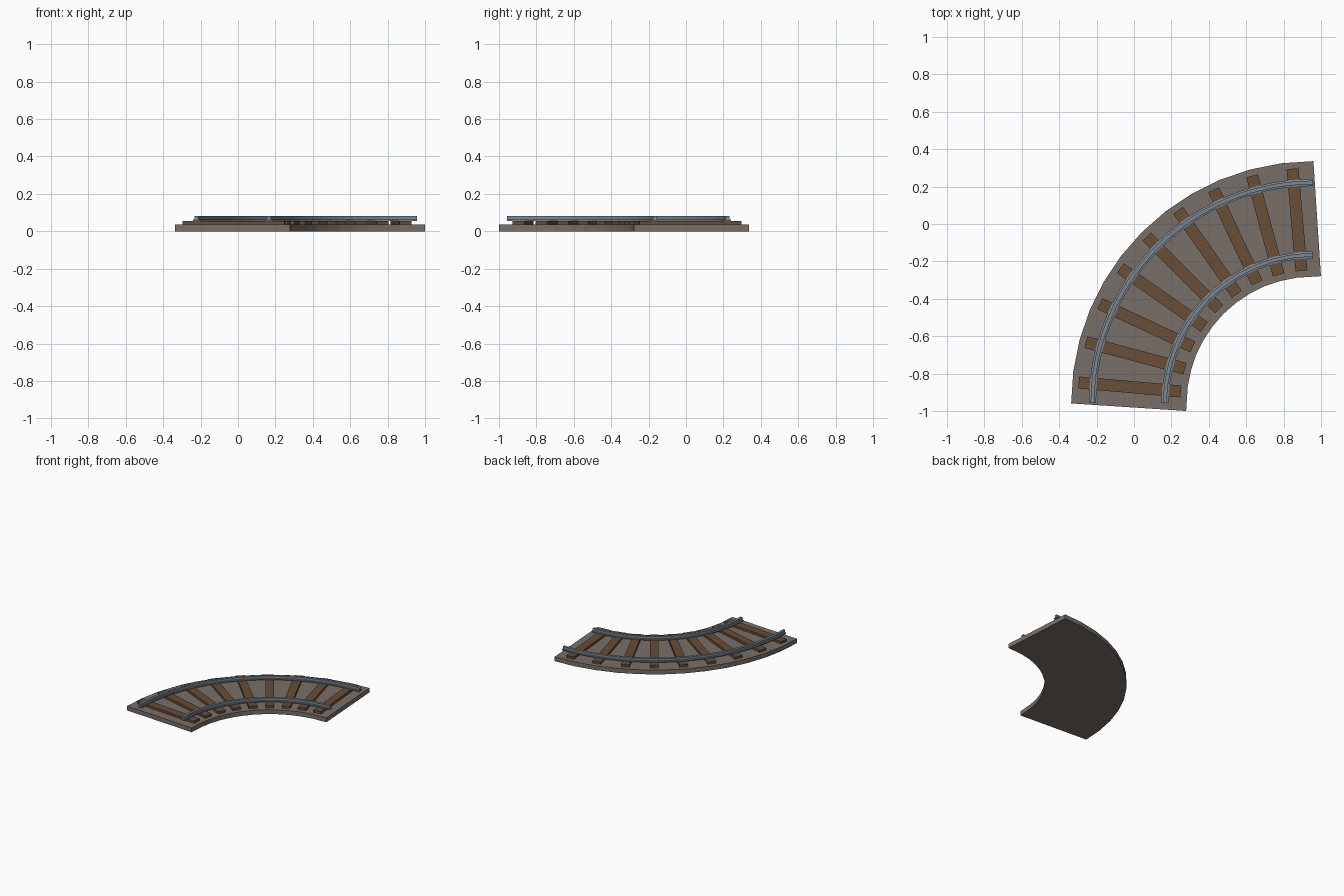
import bpy, bmesh, math
from mathutils import Vector, Matrix

cube = bpy.data.objects.get("Cube")
if cube:
    bpy.data.objects.remove(cube, do_unlink=True)

CENTRE = Vector((0.957, -0.957, 0))   # pivot of the quarter turn
HALF_STEP = math.radians(3.75)        # half of one bed segment
BED_SEGMENTS = 12
START, END = math.pi / 2, math.pi


def material(name, rgb):
    mat = bpy.data.materials.new(name)
    mat.use_nodes = True
    colour = (*rgb, 1)
    mat.diffuse_color = colour
    bsdf = next(n for n in mat.node_tree.nodes if n.type == 'BSDF_PRINCIPLED')
    bsdf.inputs["Base Color"].default_value = colour
    return mat


gravel = material("gravel_grey", (0.19, 0.16, 0.14))
wood = material("sleeper_brown", (0.14, 0.075, 0.038))
steel = material("rail_steel", (0.20, 0.24, 0.29))


def finish(name, bm, mat):
    bmesh.ops.recalc_face_normals(bm, faces=bm.faces)
    mesh = bpy.data.meshes.new(name)
    bm.to_mesh(mesh)
    bm.free()
    mesh.materials.append(mat)
    obj = bpy.data.objects.new(name, mesh)
    bpy.context.collection.objects.link(obj)
    return obj


def polar(radius, angle, z, along=0.0):
    """Point at a radius and angle, shifted along the tangent."""
    c, s = math.cos(angle), math.sin(angle)
    return CENTRE + Vector((radius * c - along * s, radius * s + along * c, z))


def sweep(name, sections, mat):
    """Skin closed cross-sections into one capped solid."""
    bm = bmesh.new()
    rings = [[bm.verts.new(p) for p in sec] for sec in sections]
    n = len(rings[0])
    for a, b in zip(rings, rings[1:]):
        for i in range(n):
            j = (i + 1) % n
            bm.faces.new((a[i], a[j], b[j], b[i]))
    bm.faces.new(rings[0])
    bm.faces.new(rings[-1])
    return finish(name, bm, mat)


# Gravel bed: faceted curve whose square ends follow the first and last segment
bed = [(0.674, 0), (1.29, 0), (1.29, 0.036), (0.674, 0.036)]
overhang = 0.0868
stretch = 1 / math.cos(HALF_STEP)
sections = [[polar(r, START + HALF_STEP, z, -overhang) for r, z in bed]]
for k in range(1, BED_SEGMENTS):
    sections.append([polar(r * stretch, START + 2 * k * HALF_STEP, z) for r, z in bed])
sections.append([polar(r, END - HALF_STEP, z, overhang) for r, z in bed])
sweep("gravel_bed", sections, gravel)

# Wooden sleepers, evenly fanned around the turn
for k in range(9):
    angle = START + math.radians(5 + 10 * k)
    bm = bmesh.new()
    bmesh.ops.create_cube(bm, size=1, matrix=(
        Matrix.Translation(polar(0.983, angle, 0.0435))
        @ Matrix.Rotation(angle, 4, 'Z')
        @ Matrix.Diagonal((0.548, 0.064, 0.023, 1))))
    finish(f"sleeper_{k + 1}", bm, wood)

# Steel rails: wide foot with a narrower head
half_profile = [(0.019, 0.054), (0.019, 0.062), (0.010, 0.064), (0.010, 0.082)]
profile = half_profile + [(-x, z) for x, z in reversed(half_profile)]
RAIL_SEGMENTS = 24
for name, radius in (("outer_rail", 1.179), ("inner_rail", 0.791)):
    sweep(name, [[polar(radius + x, START + (END - START) * k / RAIL_SEGMENTS, z)
                  for x, z in profile] for k in range(RAIL_SEGMENTS + 1)], steel)
